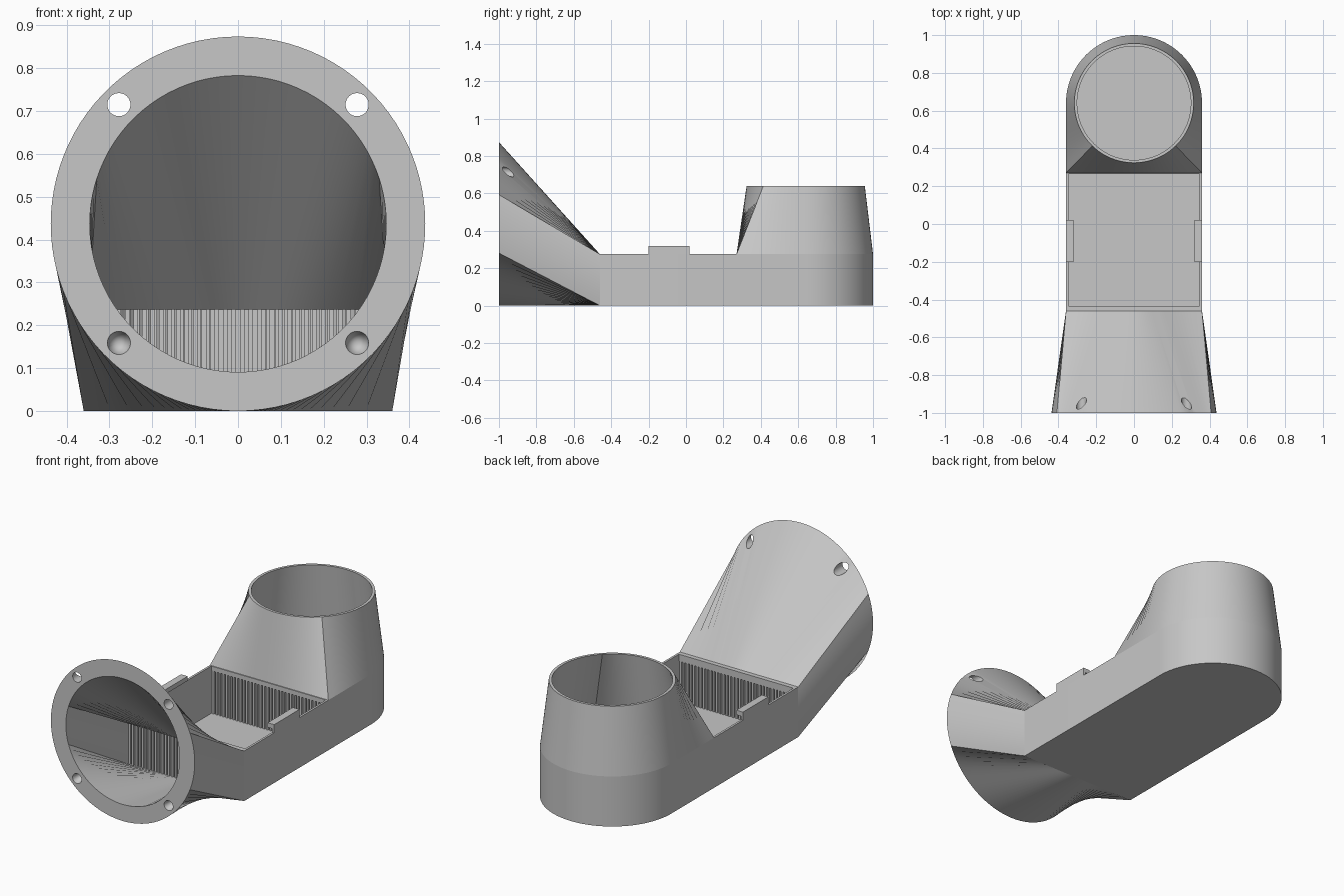
import bpy, bmesh
from math import sin, cos, pi, atan2, radians
from mathutils import Matrix, Vector

if "Cube" in bpy.data.objects:
    bpy.data.objects.remove(bpy.data.objects["Cube"])

GREY = (0.57, 0.57, 0.57, 1)
mat = bpy.data.materials.new("plain grey plastic")
mat.use_nodes = True
mat.diffuse_color = GREY
mat.node_tree.nodes["Principled BSDF"].inputs["Base Color"].default_value = GREY

HALF_W, WALL, DECK = 0.36, 0.012, 0.275      # tray half width, wall, height
FRONT, BACK = -0.46, 0.27                    # ends of the open bay
RING_Z, RING_R, BORE_R = 0.437, 0.437, 0.346  # flange
TUBE_Y, TUBE_R, TUBE_TOP = 0.64, 0.316, 0.64  # upright outlet


def finish(name, bm, smooth=False):
    bmesh.ops.recalc_face_normals(bm, faces=bm.faces)
    mesh = bpy.data.meshes.new(name)
    bm.to_mesh(mesh)
    bm.free()
    mesh.materials.append(mat)
    obj = bpy.data.objects.new(name, mesh)
    bpy.context.collection.objects.link(obj)
    if smooth:
        shade(obj)
    return obj


def activate(obj):
    bpy.ops.object.select_all(action='DESELECT')
    obj.select_set(True)
    bpy.context.view_layer.objects.active = obj


def shade(obj):
    activate(obj)
    bpy.ops.object.shade_smooth_by_angle(angle=radians(30))


def span(a, b, n):
    return [a + (b - a) * i / n for i in range(n)]


def loft(rings):
    """Skin a closed chain of closed rings."""
    bm = bmesh.new()
    loops = [[bm.verts.new(p) for p in ring] for ring in rings]
    for a, b in zip(loops, loops[1:] + loops[:1]):
        for i in range(len(a)):
            j = (i + 1) % len(a)
            bm.faces.new((a[i], a[j], b[j], b[i]))
    return bm


def prism(name, outline, z0, z1):
    bm = bmesh.new()
    base = bm.faces.new([bm.verts.new((x, y, z0)) for x, y in outline])
    top = bmesh.ops.extrude_face_region(bm, geom=[base])["geom"]
    verts = [v for v in top if isinstance(v, bmesh.types.BMVert)]
    bmesh.ops.translate(bm, vec=(0, 0, z1 - z0), verts=verts)
    return finish(name, bm, True)


def add_box(bm, lo, hi):
    lo, hi = Vector(lo), Vector(hi)
    m = Matrix.Translation((lo + hi) / 2) @ Matrix.Diagonal((*(hi - lo), 1))
    bmesh.ops.create_cube(bm, size=1, matrix=m)


# Flared inlet: round flange lofted to the rectangular end of the tray
def inlet_rings(radius, hw, z0, z1, y_end):
    hh, zc = (z1 - z0) / 2, (z0 + z1) / 2
    c = atan2(hh, hw)
    angles = (span(-c, c, 12) + span(c, pi - c, 36)
              + span(pi - c, pi + c, 12) + span(pi + c, 2 * pi - c, 36))
    circle = [(radius * cos(a), -1, RING_Z + radius * sin(a)) for a in angles]
    rect = []
    for a in angles:
        s = min(hw / max(abs(cos(a)), 1e-6), hh / max(abs(sin(a)), 1e-6))
        rect.append((s * cos(a), y_end, zc + s * sin(a)))
    return circle, rect


outer, outer_end = inlet_rings(RING_R, HALF_W, 0, DECK, FRONT)
inner, inner_end = inlet_rings(BORE_R, HALF_W - WALL, 0.015, 0.237, FRONT)
inlet = finish("flared_inlet", loft([outer, outer_end, inner_end, inner]))

# Screw holes: straight through at the top, tapered and blind at the bottom
bm = bmesh.new()
for x in (-0.278, 0.278):
    for z, tip, depth, r in ((0.278, 0.027, 0.3, 0.027), (-0.278, 0, 0.12, 0.0325)):
        m = Matrix.Translation((x, -1.02 + depth / 2, RING_Z + z)) @ Matrix.Rotation(-pi / 2, 4, 'X')
        bmesh.ops.create_cone(bm, cap_ends=True, segments=32, radius1=r,
                              radius2=tip, depth=depth, matrix=m)
cutter = finish("screw_hole_cutter", bm)
cutter.hide_render = True
mod = inlet.modifiers.new("screw_holes", 'BOOLEAN')
mod.operation, mod.solver, mod.object = 'DIFFERENCE', 'EXACT', cutter
activate(inlet)
bpy.ops.object.modifier_apply(modifier=mod.name)
bpy.data.objects.remove(cutter)
shade(inlet)


# Tray: round-ended wall and floor
def u_path(r):
    arc = [(r * cos(pi * i / 48), TUBE_Y + r * sin(pi * i / 48)) for i in range(49)]
    return [(r, FRONT)] + arc + [(-r, FRONT)]


prism("tray_wall", u_path(HALF_W) + u_path(HALF_W - WALL)[::-1], 0, DECK)
prism("tray_floor", u_path(HALF_W - WALL), 0, 0.015)


# Upright outlet: D-shaped base lofted to a round rim
def outlet_rings(radius, hw, front):
    depth = TUBE_Y - front
    c = atan2(depth, hw)
    angles = span(-c, pi + c, 72) + span(pi + c, 2 * pi - c, 32)
    base = []
    for a in angles:
        s = hw
        if sin(a) < 0:
            s = min(hw / max(abs(cos(a)), 1e-6), depth / -sin(a))
        base.append((s * cos(a), TUBE_Y + s * sin(a), DECK))
    rim = [(radius * cos(a), TUBE_Y + radius * sin(a), TUBE_TOP) for a in angles]
    return base, rim


base, rim = outlet_rings(TUBE_R, HALF_W, BACK)
base_in, rim_in = outlet_rings(TUBE_R - 0.015, HALF_W - WALL, BACK + 0.015)
finish("upright_outlet", loft([base, rim, rim_in, base_in]), True)


# Slatted grilles at both ends of the bay
def grille(name, y0, y1, top, count, width):
    bm = bmesh.new()
    reach = HALF_W - WALL
    add_box(bm, (-reach, y0, top), (reach, y1, DECK))
    pitch = 2 * reach / count
    for i in range(count):
        x = -reach + (i + 0.5) * pitch
        add_box(bm, (x - width / 2, y0, 0.015), (x + width / 2, y1, top))
    finish(name, bm)


grille("front_grille", FRONT, FRONT + 0.025, 0.237, 35, 0.011)
grille("rear_grille", BACK - 0.005, BACK + 0.015, 0.25, 34, 0.011)

# Retaining clips on the tray walls
for side, name in ((1, "left_clip"), (-1, "right_clip")):
    bm = bmesh.new()
    for x, z0, z1 in ((HALF_W - WALL, DECK, 0.295), (0.32, 0.295, 0.32)):
        lo, hi = sorted((side * x, side * HALF_W))
        add_box(bm, (lo, -0.2, z0), (hi, 0.02, z1))
    finish(name, bm)
